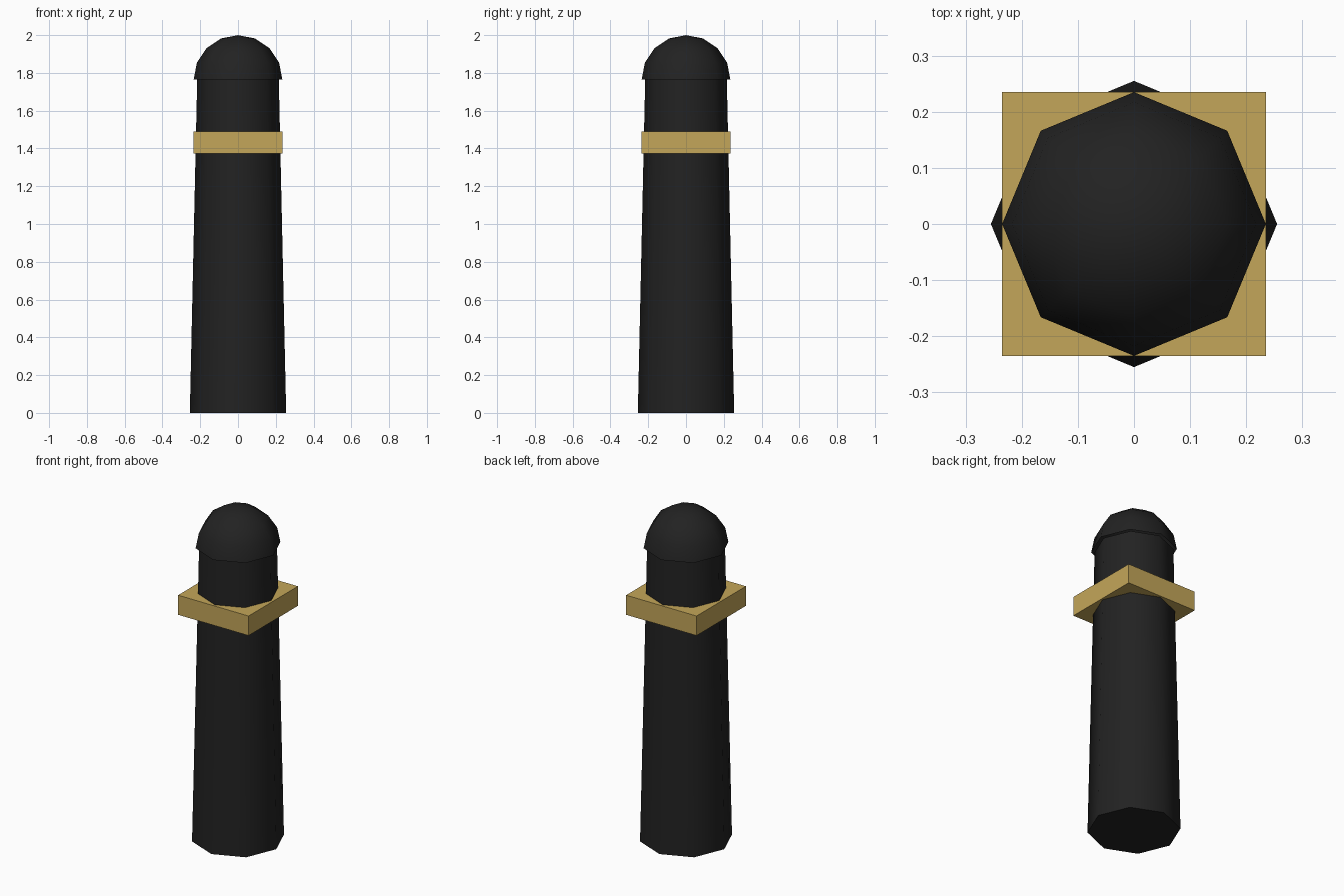
import bpy, bmesh, math

if "Cube" in bpy.data.objects:
    bpy.data.objects.remove(bpy.data.objects["Cube"])

SIDES = 8
BODY_TOP = 1.765


def material(name, rgb):
    m = bpy.data.materials.new(name)
    m.diffuse_color = (*rgb, 1)
    m.use_nodes = True
    m.node_tree.nodes["Principled BSDF"].inputs["Base Color"].default_value = m.diffuse_color
    return m


black = material("black_paint", (0.016, 0.016, 0.016))
gold = material("gold_paint", (0.55, 0.38, 0.10))


def finish(name, bm, mat, smooth=False):
    mesh = bpy.data.meshes.new(name)
    bm.to_mesh(mesh)
    bm.free()
    mesh.materials.append(mat)
    obj = bpy.data.objects.new(name, mesh)
    bpy.context.collection.objects.link(obj)
    if smooth:
        bpy.ops.object.select_all(action='DESELECT')
        obj.select_set(True)
        bpy.context.view_layer.objects.active = obj
        bpy.ops.object.shade_smooth_by_angle(angle=math.radians(50))
    return obj


# Tapered eight-sided post, corners on the axes
bm = bmesh.new()
bmesh.ops.create_cone(bm, cap_ends=True, segments=SIDES,
                      radius1=0.255, radius2=0.216, depth=BODY_TOP)
bmesh.ops.translate(bm, verts=bm.verts, vec=(0, 0, BODY_TOP / 2))
finish("post", bm, black, smooth=True)

# Domed cap: upper half of a low-poly sphere
bm = bmesh.new()
bmesh.ops.create_uvsphere(bm, u_segments=SIDES, v_segments=8, radius=0.235)
bmesh.ops.delete(bm, geom=[v for v in bm.verts if v.co.z < -0.01], context='VERTS')
bmesh.ops.translate(bm, verts=bm.verts, vec=(0, 0, BODY_TOP))
finish("dome_cap", bm, black, smooth=True)

# Square collar
bm = bmesh.new()
bmesh.ops.create_cube(bm, size=1)
bmesh.ops.scale(bm, verts=bm.verts, vec=(0.47, 0.47, 0.118))
bmesh.ops.translate(bm, verts=bm.verts, vec=(0, 0, 1.431))
finish("collar", bm, gold)
